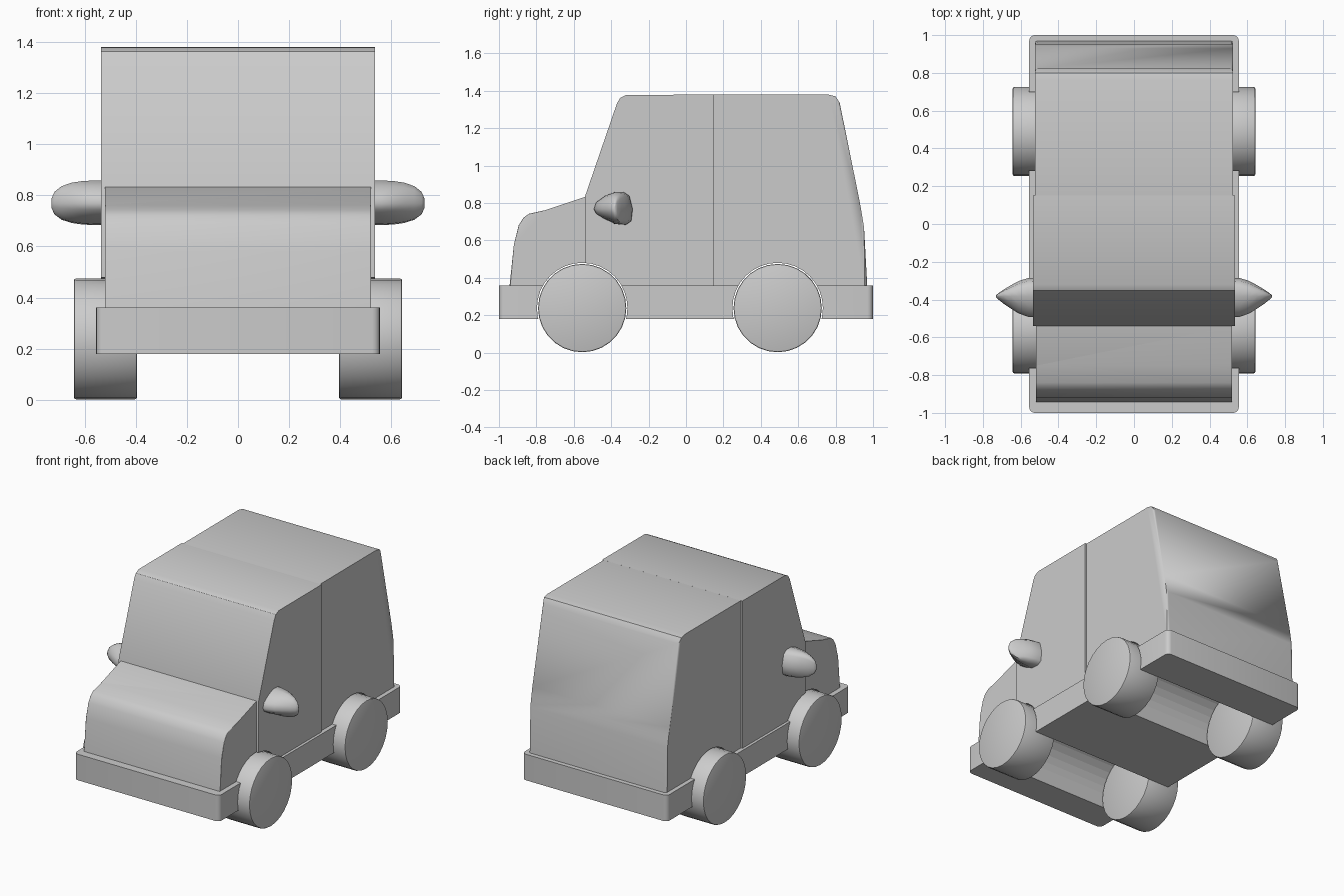
import bpy, bmesh, math
from mathutils import Matrix

cube = bpy.data.objects.get("Cube")
if cube:
    bpy.data.objects.remove(cube, do_unlink=True)

grey = bpy.data.materials.new("plain grey")
grey.use_nodes = True
COLOUR = (0.6, 0.6, 0.6, 1)
grey.diffuse_color = COLOUR
grey.node_tree.nodes["Principled BSDF"].inputs["Base Color"].default_value = COLOUR


def make_object(name, bm):
    bmesh.ops.recalc_face_normals(bm, faces=bm.faces)
    mesh = bpy.data.meshes.new(name)
    bm.to_mesh(mesh)
    bm.free()
    mesh.materials.append(grey)
    ob = bpy.data.objects.new(name, mesh)
    bpy.context.collection.objects.link(ob)
    return ob


def extrude_profile(profile, half_width):
    """Solid made from a side outline (y, z), spanning the width."""
    bm = bmesh.new()
    sides = [[bm.verts.new((s * half_width, y, z)) for y, z in profile] for s in (-1, 1)]
    bm.faces.new(sides[0])
    bm.faces.new(sides[1])
    n = len(profile)
    for i in range(n):
        j = (i + 1) % n
        bm.faces.new((sides[0][i], sides[0][j], sides[1][j], sides[1][i]))
    return bm


def round_edges(bm, test, size, segments=4):
    edges = [e for e in bm.edges if test(*[v.co for v in e.verts])]
    bmesh.ops.bevel(bm, geom=edges, offset=size, segments=segments,
                    profile=0.5, affect='EDGES', clamp_overlap=True)


def side_edge(a, b):
    return abs(a.x - b.x) < 0.001


def shade(ob, angle=32):
    bpy.ops.object.select_all(action='DESELECT')
    bpy.context.view_layer.objects.active = ob
    ob.select_set(True)
    bpy.ops.object.shade_smooth_by_angle(angle=math.radians(angle))


def cylinder(radius, x0, x1, y, z, sides):
    bm = bmesh.new()
    place = Matrix.Translation(((x0 + x1) / 2, y, z)) @ Matrix.Rotation(math.pi / 2, 4, 'Y')
    bmesh.ops.create_cone(bm, cap_ends=True, segments=sides, radius1=radius,
                          radius2=radius, depth=x1 - x0, matrix=place)
    return bm


AXLES = {"front": -0.555, "rear": 0.49}
WHEEL_Z = 0.238

# Wheel well cutters run across the whole width
wells = []
for end, y in AXLES.items():
    well = make_object(end + "_well_cutter", cylinder(0.242, -0.8, 0.8, y, WHEEL_Z, 32))
    well.hide_render = True
    well.hide_viewport = True
    wells.append(well)


def cut_wells(ob):
    for well in wells:
        mod = ob.modifiers.new("wheel well", 'BOOLEAN')
        mod.operation = 'DIFFERENCE'
        mod.solver = 'EXACT'
        mod.object = well


# Chassis slab with rounded bumper corners
bm = extrude_profile([(-1, 0.18), (-1, 0.36), (1, 0.36), (1, 0.18)], 0.555)
round_edges(bm, lambda a, b: side_edge(a, b) and abs(a.z - b.z) > 0.1, 0.03)
chassis = make_object("chassis", bm)

# Cabin: windscreen, roof and sloping tail
cabin_profile = [(-0.54, 0.34), (-0.54, 0.835), (-0.37, 1.33), (-0.352, 1.362),
                 (-0.32, 1.378), (0.76, 1.38), (0.80, 1.37), (0.822, 1.335),
                 (0.93, 0.80), (0.952, 0.67), (0.97, 0.34)]
bm = extrude_profile(cabin_profile, 0.525)
round_edges(bm, lambda a, b: side_edge(a, b) and min(a.y, b.y) > 0.81, 0.05)
cabin = make_object("cabin", bm)

# Bonnet with rounded nose corners
bonnet_profile = [(-0.5, 0.34), (-0.5, 0.835), (-0.54, 0.832), (-0.75, 0.762),
                  (-0.84, 0.742), (-0.87, 0.72), (-0.895, 0.68), (-0.92, 0.58),
                  (-0.945, 0.34)]
bm = extrude_profile(bonnet_profile, 0.52)
round_edges(bm, lambda a, b: side_edge(a, b) and max(a.y, b.y) < -0.74, 0.075)
bonnet = make_object("bonnet", bm)

# Front doors stand slightly proud of the cabin sides
door_profile = cabin_profile[:5] + [(0.15, 1.379), (0.15, 0.34)]
doors = make_object("front_doors", extrude_profile(door_profile, 0.536))

for body_part in (chassis, cabin, bonnet, doors):
    cut_wells(body_part)
    shade(body_part)

# Wheels
for end, y in AXLES.items():
    for side, s in (("left", 1), ("right", -1)):
        x0, x1 = sorted((s * 0.395, s * 0.642))
        bm = cylinder(0.236, x0, x1, y, WHEEL_Z, 28)
        rims = [e for e in bm.edges if side_edge(*[v.co for v in e.verts])]
        bmesh.ops.bevel(bm, geom=rims, offset=0.008, segments=2,
                        profile=0.5, affect='EDGES')
        shade(make_object(f"{end}_{side}_wheel", bm), 40)

# Wing mirrors: a teardrop section shrinking toward the tip
section = [(-0.112, 0.0), (-0.10, 0.035), (-0.05, 0.07), (0.0, 0.09), (0.05, 0.09),
           (0.08, 0.07), (0.098, 0.0), (0.09, -0.065), (0.06, -0.085), (0.0, -0.08),
           (-0.06, -0.05), (-0.10, -0.025)]
stations = [(0.5, 1, 1), (0.56, 0.98, 1), (0.61, 0.82, 0.97), (0.65, 0.6, 0.9),
            (0.69, 0.36, 0.75), (0.718, 0.16, 0.5), (0.73, 0.05, 0.2)]
for side, s in (("left", 1), ("right", -1)):
    bm = bmesh.new()
    rings = [[bm.verts.new((s * x, -0.382 + y * ky, 0.768 + z * kz)) for y, z in section]
             for x, ky, kz in stations]
    for a, b in zip(rings, rings[1:]):
        for i in range(len(section)):
            j = (i + 1) % len(section)
            bm.faces.new((a[i], a[j], b[j], b[i]))
    bm.faces.new(rings[0])
    bm.faces.new(rings[-1])
    shade(make_object(side + "_mirror", bm), 50)
